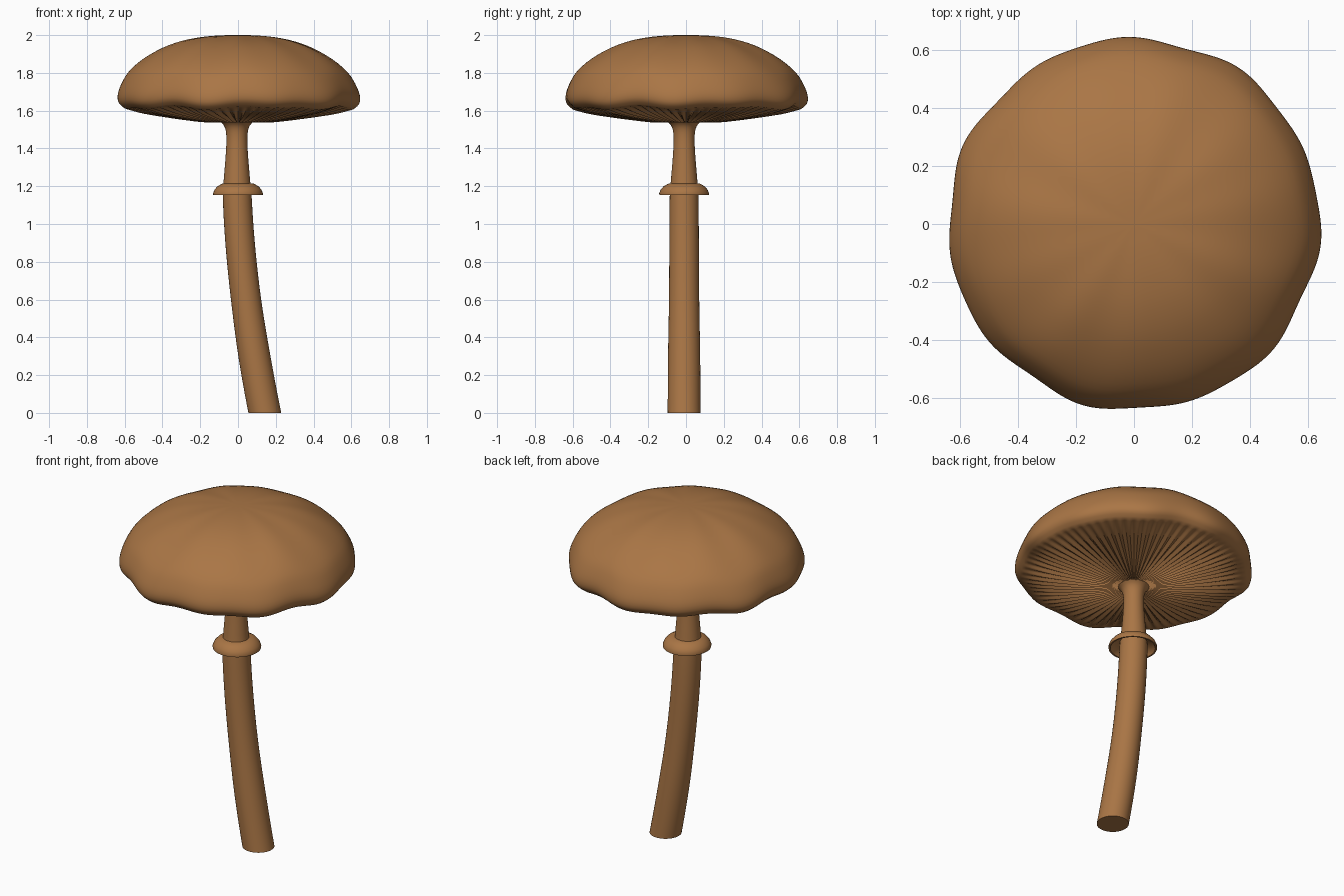
import bpy, math

if "Cube" in bpy.data.objects:
    bpy.data.objects.remove(bpy.data.objects["Cube"])

brown = bpy.data.materials.new("mushroom brown")
brown.diffuse_color = (0.40, 0.18, 0.06, 1)
brown.use_nodes = True
brown.node_tree.nodes["Principled BSDF"].inputs["Base Color"].default_value = brown.diffuse_color


def lathe(name, profile, segs, place, closed=False):
    """Sweep (r, z) points round z; place(i, r, z, angle) gives each vertex."""
    verts, faces = [], []
    n = len(profile)
    for i, (r, z) in enumerate(profile):
        for s in range(segs):
            verts.append(place(i, r, z, 2 * math.pi * s / segs))
    for i in range(n if closed else n - 1):
        j = (i + 1) % n
        for s in range(segs):
            t = (s + 1) % segs
            faces.append((i * segs + s, i * segs + t, j * segs + t, j * segs + s))
    if not closed:
        faces.append(tuple(reversed(range(segs))))
        faces.append(tuple((n - 1) * segs + s for s in range(segs)))
    me = bpy.data.meshes.new(name)
    me.from_pydata(verts, [], faces)
    me.materials.append(brown)
    ob = bpy.data.objects.new(name, me)
    bpy.context.collection.objects.link(ob)
    bpy.context.view_layer.objects.active = ob
    ob.select_set(True)
    bpy.ops.object.shade_smooth_by_angle(angle=math.radians(50))
    ob.select_set(False)
    return ob


def smooth(points, steps):
    """Catmull-Rom curve through the points."""
    p = [points[0]] + points + [points[-1]]
    out = []
    for i in range(1, len(p) - 2):
        for k in range(steps):
            t = k / steps
            out.append(tuple(0.5 * (2 * b + (c - a) * t + (2 * a - 5 * b + 4 * c - d) * t * t
                             + (3 * b - a - 3 * c + d) * t ** 3)
                             for a, b, c, d in zip(p[i - 1], p[i], p[i + 1], p[i + 2])))
    return out + [points[-1]]


# Cap: wavy dome with gills underneath (profile runs from gills to crown)
under = smooth([(0.02, 1.54), (0.10, 1.54), (0.20, 1.547), (0.35, 1.567), (0.50, 1.592), (0.605, 1.615)], 4)
dome = smooth([(0.605, 1.615), (0.635, 1.645), (0.638, 1.69), (0.615, 1.75), (0.575, 1.81), (0.50, 1.873),
               (0.40, 1.93), (0.30, 1.967), (0.20, 1.988), (0.10, 1.998), (0.01, 2.0)], 3)
cap_profile = under + dome[1:]


def cap_point(i, r, z, a):
    edge = (r / 0.64) ** 2
    wave = 0.5 * math.cos(7 * (a - math.radians(257))) + 0.5 * math.cos(11 * (a - math.radians(90)))
    if i < len(under) - 1:      # gill ridges
        z += 0.007 * math.cos(72 * a) * min(1, r / 0.2) * min(1, (0.62 - r) / 0.1)
    r2 = r * (1 + 0.016 * edge * wave)
    z2 = z - 0.012 * edge * wave
    return (r2 * math.cos(a), r2 * math.sin(a), z2)


lathe("cap", cap_profile, 432, cap_point)

# Stem: bent tube that flares into the gills
stem_profile = smooth([(0.087, 0.0), (0.085, 0.3), (0.08, 0.6), (0.078, 0.9), (0.076, 1.15), (0.07, 1.23),
                       (0.058, 1.38), (0.056, 1.47), (0.068, 1.52), (0.10, 1.552)], 5)


def stem_point(i, r, z, a):
    bend = 0.148 * max(0, 1 - z / 1.25) ** 1.7 - 0.006
    return (bend + r * math.cos(a), -0.01 + r * math.sin(a), z)


lathe("stem", stem_profile, 48, stem_point)

# Ring: hollow skirt round the stem
ring_profile = [(0.06, 1.215), (0.06, 1.195), (0.095, 1.185), (0.115, 1.168), (0.122, 1.153), (0.131, 1.153),
                (0.132, 1.163), (0.124, 1.182), (0.108, 1.200), (0.085, 1.213)]
lathe("ring", ring_profile, 64,
      lambda i, r, z, a: (r * math.cos(a), -0.01 + r * math.sin(a), z), closed=True)
